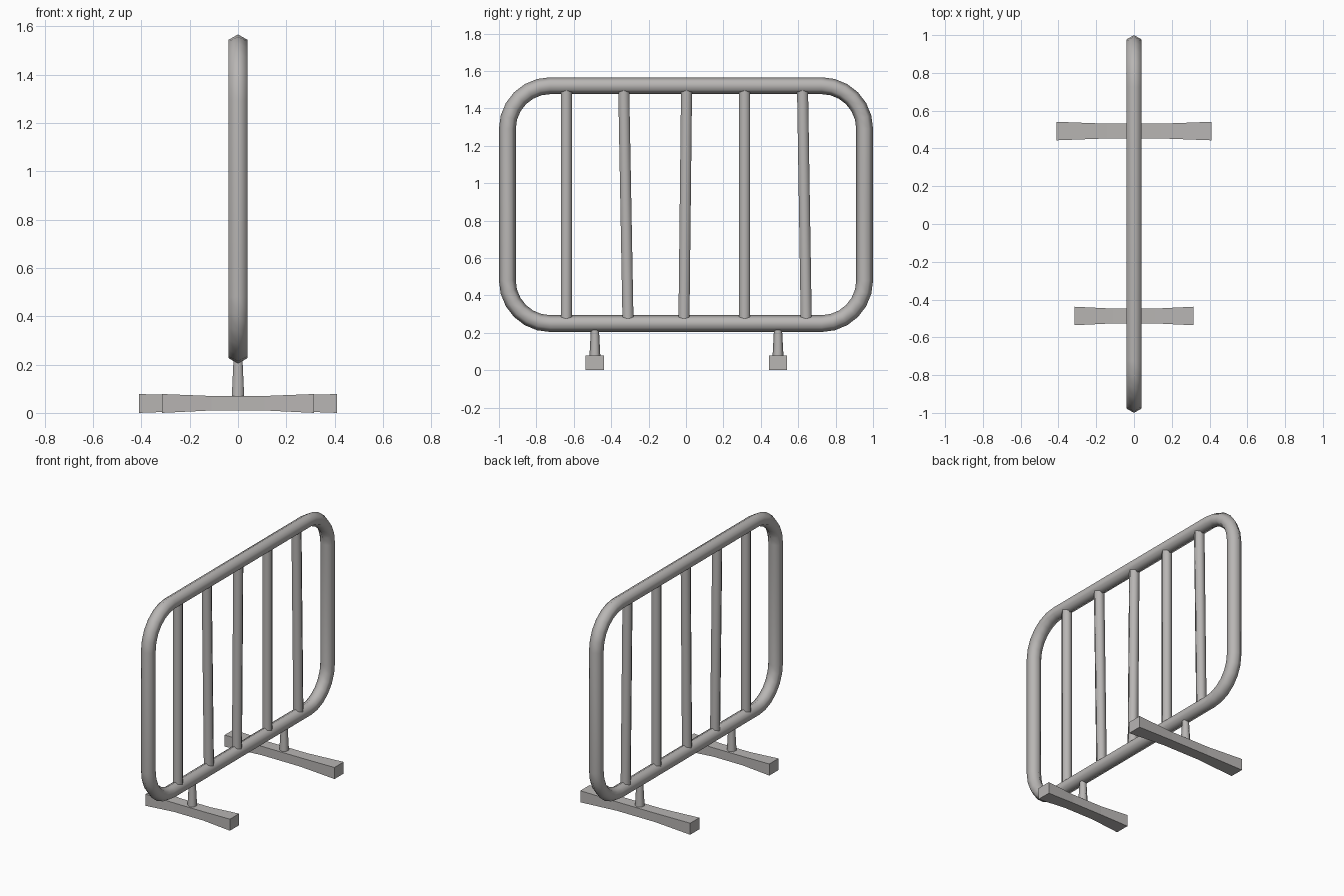
import bpy, bmesh, math
from mathutils import Vector

if "Cube" in bpy.data.objects:
    bpy.data.objects.remove(bpy.data.objects["Cube"])

metal = bpy.data.materials.new("warm_grey_metal")
metal.diffuse_color = (0.48, 0.465, 0.455, 1)
metal.use_nodes = True
metal.node_tree.nodes["Principled BSDF"].inputs["Base Color"].default_value = metal.diffuse_color


def loft(name, rings, closed=False, smooth=True):
    """Skin a list of equal-length point rings into a solid."""
    bm = bmesh.new()
    vs = [[bm.verts.new(p) for p in r] for r in rings]
    n = len(vs[0])
    pairs = list(zip(vs, vs[1:] + vs[:1])) if closed else list(zip(vs, vs[1:]))
    for a, b in pairs:
        for i in range(n):
            j = (i + 1) % n
            bm.faces.new((a[i], a[j], b[j], b[i]))
    caps = []
    if not closed:
        caps = [bm.faces.new(vs[0][::-1]), bm.faces.new(vs[-1])]
    bmesh.ops.recalc_face_normals(bm, faces=bm.faces[:])
    for f in bm.faces:
        f.smooth = smooth and f not in caps
    me = bpy.data.meshes.new(name)
    bm.to_mesh(me)
    bm.free()
    me.materials.append(metal)
    ob = bpy.data.objects.new(name, me)
    bpy.context.collection.objects.link(ob)
    return ob


def hexagon(c, r, u, v):
    """Six-sided ring with its first corner along u."""
    c, u, v = Vector(c), Vector(u), Vector(v)
    return [c + r * (math.cos(k * math.pi / 3) * u + math.sin(k * math.pi / 3) * v)
            for k in range(6)]


X, Y = (1, 0, 0), (0, 1, 0)

# Rounded rectangular tube frame
R, SEG, TUBE = 0.23, 6, 0.045
HY, Z0, Z1 = 0.955, 0.249, 1.521
rings = []
for q, (sy, z) in enumerate([(1, Z1 - R), (-1, Z1 - R), (-1, Z0 + R), (1, Z0 + R)]):
    for s in range(SEG + 1):
        a = (q + s / SEG) * math.pi / 2
        d = Vector((0, math.cos(a), math.sin(a)))
        rings.append(hexagon(Vector((0, sy * (HY - R), z)) + d * R, TUBE, d, X))
loft("tube_frame", rings, closed=True)

# Slightly crooked upright bars: (bottom y, top y)
for i, (b, t) in enumerate([(-0.64, -0.64), (-0.31, -0.333), (-0.011, 0.003),
                            (0.314, 0.314), (0.643, 0.623)]):
    loft(f"upright_bar_{i + 1}", [hexagon((0, b, 0.26), 0.034, X, Y),
                                  hexagon((0, t, 1.51), 0.034, X, Y)])

# Feet with pinched middles, and tapered posts
for side, y, length in (("back", 0.492, 0.41), ("front", -0.487, 0.315)):
    foot = []
    for x, w, lo, hi in ((-1, 0.049, 0, 0.078), (-0.35, 0.039, 0.01, 0.07),
                         (0.35, 0.039, 0.01, 0.07), (1, 0.049, 0, 0.078)):
        foot.append([(x * length, y - w, lo), (x * length, y + w, lo),
                     (x * length, y + w, hi), (x * length, y - w, hi)])
    loft(f"{side}_foot", foot, smooth=False)
    loft(f"{side}_post", [hexagon((0, y, 0.06), 0.03, Y, X),
                          hexagon((0, y, 0.23), 0.021, Y, X)])
